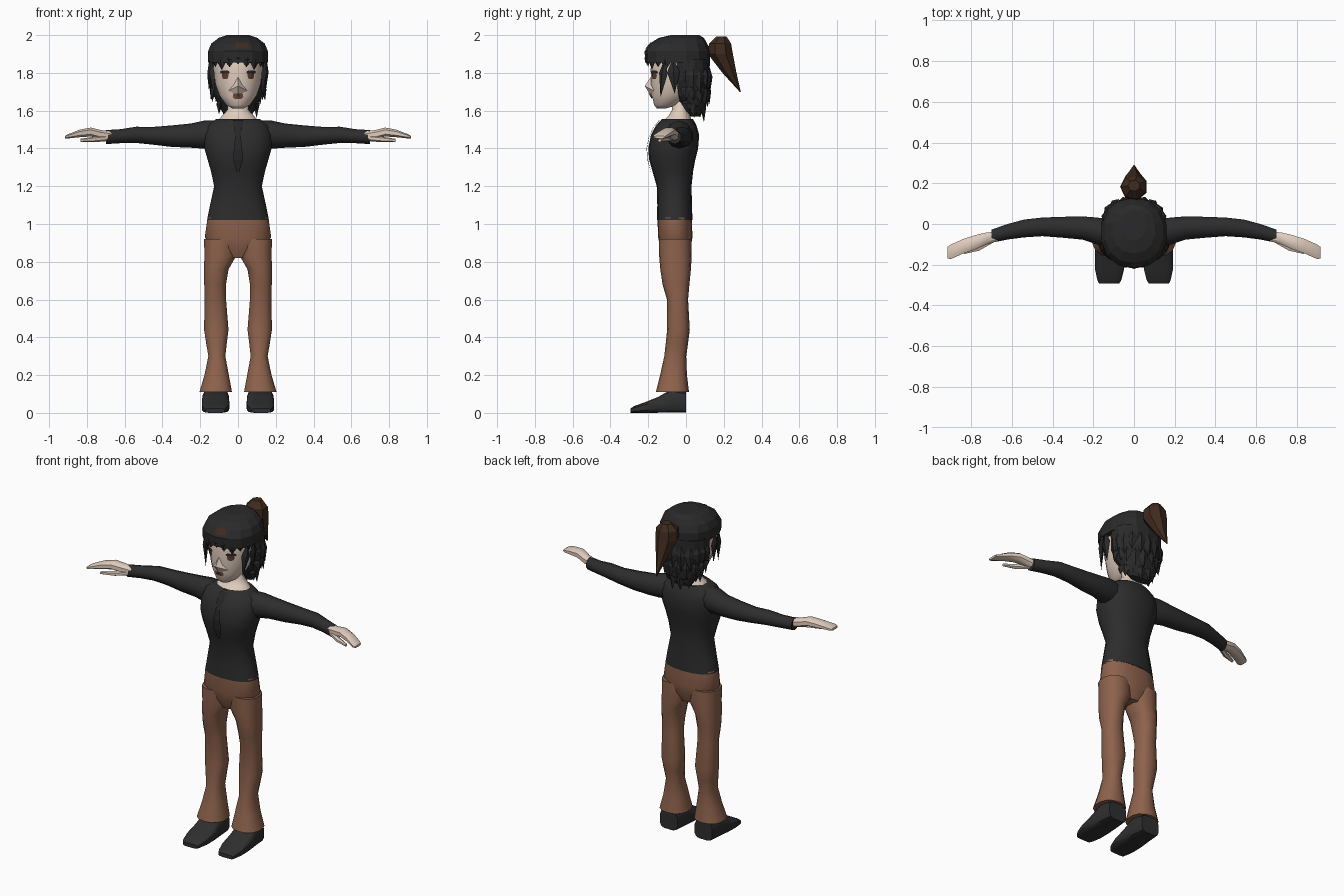
import bpy, bmesh, math, random
from mathutils import Vector
from mathutils.bvhtree import BVHTree

cube = bpy.data.objects.get("Cube")
if cube:
    bpy.data.objects.remove(cube, do_unlink=True)
random.seed(4)


def material(name, r, g, b):
    mat = bpy.data.materials.new(name)
    mat.use_nodes = True
    mat.diffuse_color = (r, g, b, 1)
    shader = next(n for n in mat.node_tree.nodes if n.type == 'BSDF_PRINCIPLED')
    shader.inputs["Base Color"].default_value = (r, g, b, 1)
    shader.inputs["Roughness"].default_value = 0.9
    return mat


skin = material("skin", .75, .61, .51)
cloth = material("black_cloth", .026, .026, .026)
tie_cloth = material("tie_black", .019, .019, .02)
trouser = material("brown_trousers", .27, .123, .073)
leather = material("shoe_black", .028, .028, .028)
hair = material("black_hair", .023, .023, .024)
tail = material("dark_brown_hair", .05, .024, .013)
iris = material("eye_brown", .12, .045, .025)
lip = material("mouth_brown", .2, .08, .05)


def finish(name, bm, mat, mirror=False, angle=None):
    bmesh.ops.recalc_face_normals(bm, faces=bm.faces)
    mesh = bpy.data.meshes.new(name)
    bm.to_mesh(mesh)
    bm.free()
    mesh.materials.append(mat)
    obj = bpy.data.objects.new(name, mesh)
    bpy.context.collection.objects.link(obj)
    if mirror:
        obj.modifiers.new("Mirror", 'MIRROR')
    if angle:
        bpy.ops.object.select_all(action='DESELECT')
        obj.select_set(True)
        bpy.context.view_layer.objects.active = obj
        bpy.ops.object.shade_smooth_by_angle(angle=math.radians(angle))
    return obj


def loft(name, mat, axis, rings, sides=12, power=1.0, mirror=False, angle=None):
    """Skin ovals given as (position on axis, centre a, centre b, radius a, radius b)."""
    place = {'X': lambda t, a, b: (t, a, b), 'Y': lambda t, a, b: (a, t, b),
             'Z': lambda t, a, b: (a, b, t)}[axis]
    bm = bmesh.new()
    loops = []
    for t, a, b, ra, rb in rings:
        loop = []
        for i in range(sides):
            ang = math.tau * (i + .5) / sides
            c, s = (math.copysign(abs(f) ** power, f) for f in (math.cos(ang), math.sin(ang)))
            loop.append(bm.verts.new(place(t, a + ra * c, b + rb * s)))
        loops.append(loop)
    for lo, hi in zip(loops, loops[1:]):
        for i in range(sides):
            j = (i + 1) % sides
            bm.faces.new((lo[i], lo[j], hi[j], hi[i]))
    bm.faces.new(loops[0])
    bm.faces.new(loops[-1])
    return finish(name, bm, mat, mirror, angle)


def plate(name, mat, targets, rows, cx=0, gap=.005, mirror=False):
    """Thin sheet of (height, half width) rows laid on the front of the targets."""
    trees = [BVHTree.FromPolygons([v.co for v in o.data.vertices],
                                  [tuple(p.vertices) for p in o.data.polygons]) for o in targets]
    bm = bmesh.new()
    grid = []
    for z, half in rows:
        row = []
        for k in (-1, -.5, 0, .5, 1):
            x = cx + k * half
            hits = [t.ray_cast(Vector((x, -1, z)), Vector((0, 1, 0)))[0] for t in trees]
            y = min(h.y for h in hits if h) - gap
            row.append(bm.verts.new((x, y, z)))
        grid.append(row)
    for lo, hi in zip(grid, grid[1:]):
        for i in range(4):
            bm.faces.new((lo[i], lo[i + 1], hi[i + 1], hi[i]))
    obj = finish(name, bm, mat, mirror)
    for poly in obj.data.polygons:
        if poly.normal.y > 0:
            poly.flip()
    return obj


def lock(bm, root, tip, width, depth, outward):
    """Pointed tuft: a stretched octahedron, widest near its root."""
    root, tip, out = Vector(root), Vector(tip), Vector(outward).normalized()
    side = (tip - root).cross(out).normalized()
    mid = root.lerp(tip, .4)
    belt = [bm.verts.new(mid + d) for d in
            (side * width, out * depth, -side * width, -out * depth)]
    ends = [bm.verts.new(p) for p in (root, tip)]
    for i in range(4):
        for e in ends:
            bm.faces.new((belt[i], belt[(i + 1) % 4], e))


# Top and sleeves
torso = loft("shirt_body", cloth, 'Z', [
    (1.02, 0, -.06, .166, .094), (1.1, 0, -.06, .15, .092), (1.2, 0, -.063, .128, .092),
    (1.28, 0, -.07, .145, .108), (1.34, 0, -.073, .163, .122), (1.4, 0, -.068, .18, .132),
    (1.47, 0, -.058, .182, .128), (1.52, 0, -.052, .165, .108), (1.555, 0, -.045, .118, .083)],
    sides=18, power=.88, angle=45)
loft("sleeve", cloth, 'X', [
    (.08, -.045, 1.478, .065, .07), (.18, -.035, 1.473, .07, .074), (.25, -.02, 1.468, .06, .064),
    (.35, -.016, 1.465, .054, .057), (.45, -.014, 1.467, .048, .047), (.54, -.022, 1.472, .046, .043),
    (.62, -.038, 1.465, .04, .037), (.7, -.06, 1.46, .034, .037)],
    sides=10, mirror=True, angle=45)
plate("neck_tie", tie_cloth, [torso], [
    (1.275, .006), (1.34, .026), (1.4, .022), (1.46, .015), (1.51, .022), (1.55, .026)], gap=.009)

# Hands
loft("hand", skin, 'X', [
    (.67, -.06, 1.465, .026, .026), (.73, -.073, 1.474, .032, .026), (.78, -.09, 1.487, .037, .025),
    (.84, -.11, 1.479, .038, .021), (.9, -.137, 1.464, .038, .012), (.915, -.14, 1.46, .03, .007)],
    sides=8, power=.8, mirror=True, angle=40)
loft("thumb", skin, 'X', [
    (.69, -.075, 1.455, .018, .016), (.76, -.115, 1.448, .018, .015), (.835, -.14, 1.442, .009, .009)],
    sides=6, mirror=True, angle=40)

# Trousers: hips and flared legs
loft("trouser_hips", trouser, 'Z', [
    (.82, 0, -.055, .06, .06), (.87, 0, -.056, .13, .08), (.93, 0, -.057, .178, .091),
    (1.035, 0, -.06, .163, .091)], sides=18, power=.85, angle=50)
loft("trouser_leg", trouser, 'Z', [
    (.11, .118, -.072, .088, .088), (.2, .113, -.066, .066, .071), (.3, .112, -.057, .046, .058),
    (.37, .114, -.048, .056, .059), (.44, .115, -.04, .066, .06), (.6, .12, -.045, .058, .056),
    (.68, .121, -.053, .059, .071), (.76, .115, -.055, .066, .081), (.83, .094, -.056, .086, .086),
    (.92, .095, -.057, .086, .086)], sides=14, power=.85, mirror=True, angle=45)

# Shoes
loft("shoe", leather, 'Y', [
    (0, .118, .055, .06, .055), (-.08, .118, .062, .07, .062), (-.15, .119, .042, .074, .042),
    (-.22, .12, .028, .073, .028), (-.275, .121, .018, .06, .018), (-.293, .122, .012, .05, .012)],
    sides=12, power=.5, mirror=True, angle=40)

# Neck and head
loft("neck", skin, 'Z', [
    (1.545, 0, -.045, .112, .079), (1.575, 0, -.035, .085, .058), (1.605, 0, -.03, .057, .045),
    (1.7, 0, -.03, .054, .045)], sides=12, angle=50)
head = loft("head", skin, 'Z', [
    (1.612, 0, -.13, .03, .025), (1.63, 0, -.105, .064, .065), (1.68, 0, -.075, .1, .107),
    (1.74, 0, -.055, .122, .132), (1.82, 0, -.048, .132, .142), (1.9, 0, -.045, .13, .135),
    (1.95, 0, -.045, .09, .1)], sides=16, angle=50)
bm = bmesh.new()
brow, left, right, base, point = [bm.verts.new(p) for p in (
    (0, -.178, 1.79), (.06, -.16, 1.7), (-.06, -.16, 1.7), (0, -.165, 1.645), (0, -.218, 1.73))]
for pair in ((brow, left), (left, base), (base, right), (right, brow)):
    bm.faces.new((*pair, point))
nose = finish("nose", bm, skin)
face = [head, nose]
plate("mouth", lip, face, [(1.663, .02), (1.675, .028), (1.69, .026)])
plate("eye", iris, face, [(1.768, .012), (1.785, .018), (1.8, .016)], cx=.068, mirror=True)
plate("eyelash", hair, face, [(1.797, .023), (1.806, .025), (1.813, .016)], cx=.07, gap=.007, mirror=True)

# Hair cap and back volume
cap = loft("hair_cap", hair, 'Z', [
    (1.855, 0, -.045, .162, .172), (1.915, 0, -.045, .162, .174), (1.955, 0, -.04, .145, .152),
    (1.985, 0, -.025, .105, .12), (2.0, 0, -.005, .06, .075)], sides=14, power=.9)
loft("hair_back", hair, 'Z', [
    (1.57, 0, .05, .07, .025), (1.63, 0, .042, .108, .066), (1.68, 0, .025, .13, .09),
    (1.76, 0, .015, .15, .108), (1.87, 0, .015, .155, .112)], sides=14, power=.9)
plate("hair_clip", tail, [cap], [(1.93, .035), (1.96, .03)], cx=.02, gap=.006)

# Tufts in tiers around the sides and back
bm = bmesh.new()
for top, bottom, rx, ry, count in ((1.84, 1.68, .152, .108, 11), (1.75, 1.61, .138, .1, 10),
                                   (1.67, 1.55, .105, .075, 8)):
    for i in range(count):
        ang = math.pi * (1.12 * i / (count - 1) - .06)
        c, s = math.cos(ang), math.sin(ang)
        low = bottom + random.uniform(-.015, .025) + .03 * (1 - max(s, 0))
        flare = random.uniform(.95, 1.08)
        lock(bm, (c * rx * .95, .02 + s * ry * .95, top),
             (c * rx * flare, .02 + s * ry * flare, low), .032, .016, (c, s, 0))
finish("hair_tufts", bm, hair)

# Jagged fringe and long locks framing the face
bm = bmesh.new()
for i in range(9):
    ang = math.radians(-90 + (i - 4) * 17)
    c, s = math.cos(ang), math.sin(ang)
    drop = 1.845 if i == 4 else 1.815 + .015 * (i % 2)
    lock(bm, (c * .155, -.045 + s * .163, 1.9), (c * .153, -.045 + s * .163, drop),
         .034, .013, (c, s, 0))
for sign in (1, -1):
    lock(bm, (sign * .145, -.11, 1.88), (sign * .125, -.135, 1.67), .026, .016, (sign, -.6, 0))
    lock(bm, (sign * .15, -.07, 1.88), (sign * .145, -.06, 1.69), .034, .014, (sign, 0, 0))
finish("hair_fringe", bm, hair)

# Ponytail
loft("ponytail", tail, 'Z', [
    (1.7, 0, .287, .003, .003), (1.8, 0, .23, .036, .038), (1.9, 0, .182, .068, .068),
    (1.955, 0, .18, .065, .06), (1.992, 0, .188, .03, .028)], sides=7)
